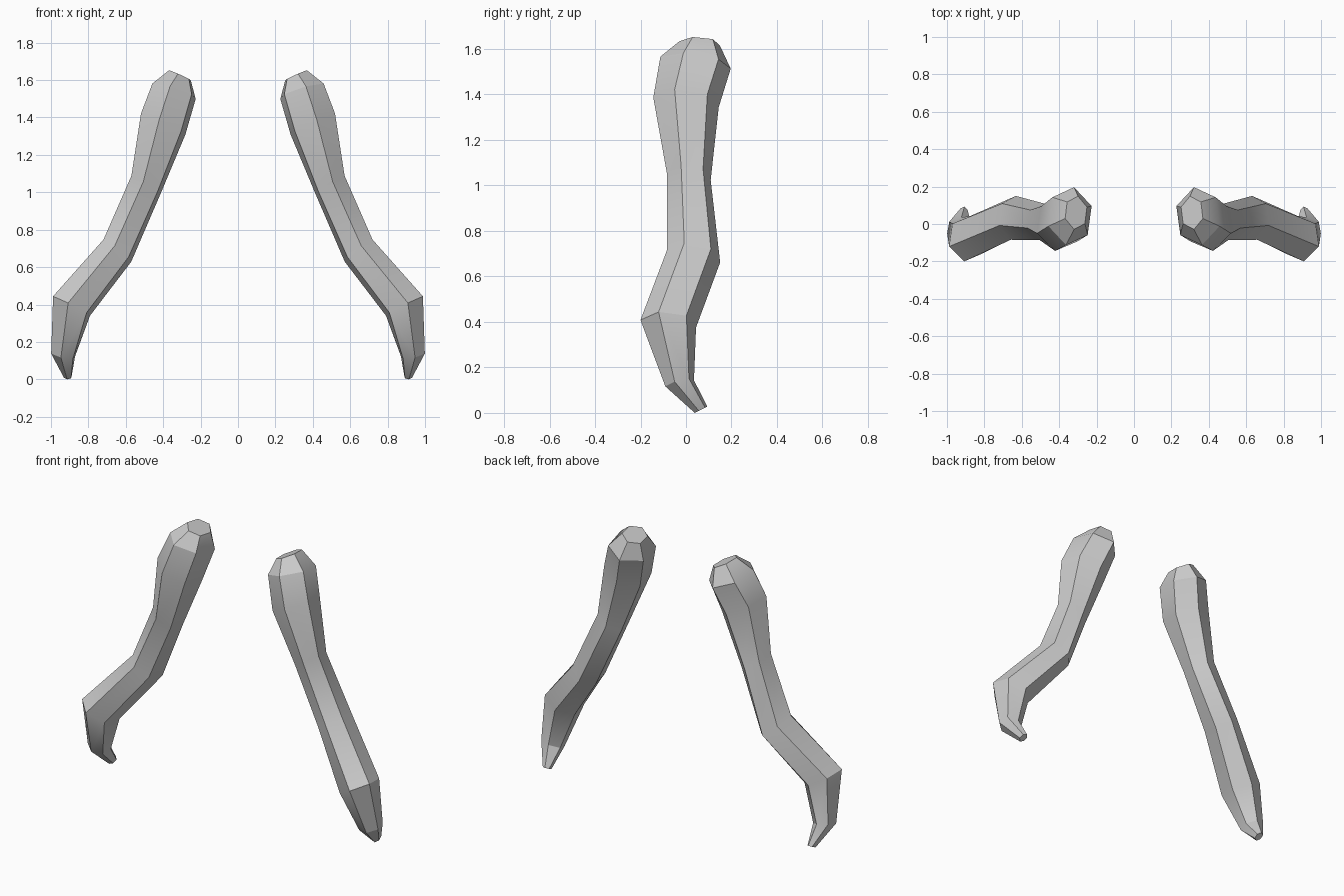
import bpy, bmesh
from math import cos, sin, radians

if "Cube" in bpy.data.objects:
    bpy.data.objects.remove(bpy.data.objects["Cube"])

SIDES = 6
PHASE = -20  # degrees, turn of the hexagonal section

# Sections from shoulder to fingertip:
# centre x, y, z, half width in x, half depth in y, slope of z along x and y
SECTIONS = [
    (0.310, 0.060, 1.625, 0.062, 0.090, 0.45, -0.05),
    (0.342, 0.042, 1.540, 0.123, 0.157, 0.30, -0.13),
    (0.400, 0.000, 1.365, 0.126, 0.146, 0.45, -0.08),
    (0.492, 0.012, 1.040, 0.083, 0.098, 0.58, -0.08),
    (0.645, 0.033, 0.688, 0.079, 0.119, 0.72, -0.14),
    (0.890, -0.078, 0.392, 0.105, 0.124, 0.50, -0.06),
    (0.935, -0.028, 0.130, 0.068, 0.064, 0.20, 0.25),
    (0.910, 0.066, 0.014, 0.022, 0.028, 0.00, 0.50),
]


def ring(bm, section):
    cx, cy, cz, rx, ry, sx, sy = section
    verts = []
    for i in range(SIDES):
        a = radians(PHASE + 360 * i / SIDES)
        dx, dy = rx * cos(a), ry * sin(a)
        verts.append(bm.verts.new((cx + dx, cy + dy, cz + sx * dx + sy * dy)))
    return verts


def loft(name, sections):
    bm = bmesh.new()
    rings = [ring(bm, s) for s in sections]
    for a, b in zip(rings, rings[1:]):
        for i in range(SIDES):
            j = (i + 1) % SIDES
            bm.faces.new((a[i], a[j], b[j], b[i]))
    bm.faces.new(rings[0])
    bm.faces.new(rings[-1])
    bmesh.ops.recalc_face_normals(bm, faces=bm.faces)
    mesh = bpy.data.meshes.new(name)
    bm.to_mesh(mesh)
    bm.free()
    obj = bpy.data.objects.new(name, mesh)
    bpy.context.collection.objects.link(obj)
    return obj


# Pair of arms, mirrored across x = 0
arms = loft("arms", SECTIONS)
bpy.context.view_layer.objects.active = arms
arms.select_set(True)
bpy.ops.object.shade_smooth_by_angle(angle=radians(30))
mirror = arms.modifiers.new("Mirror", 'MIRROR')
mirror.use_mirror_merge = False
